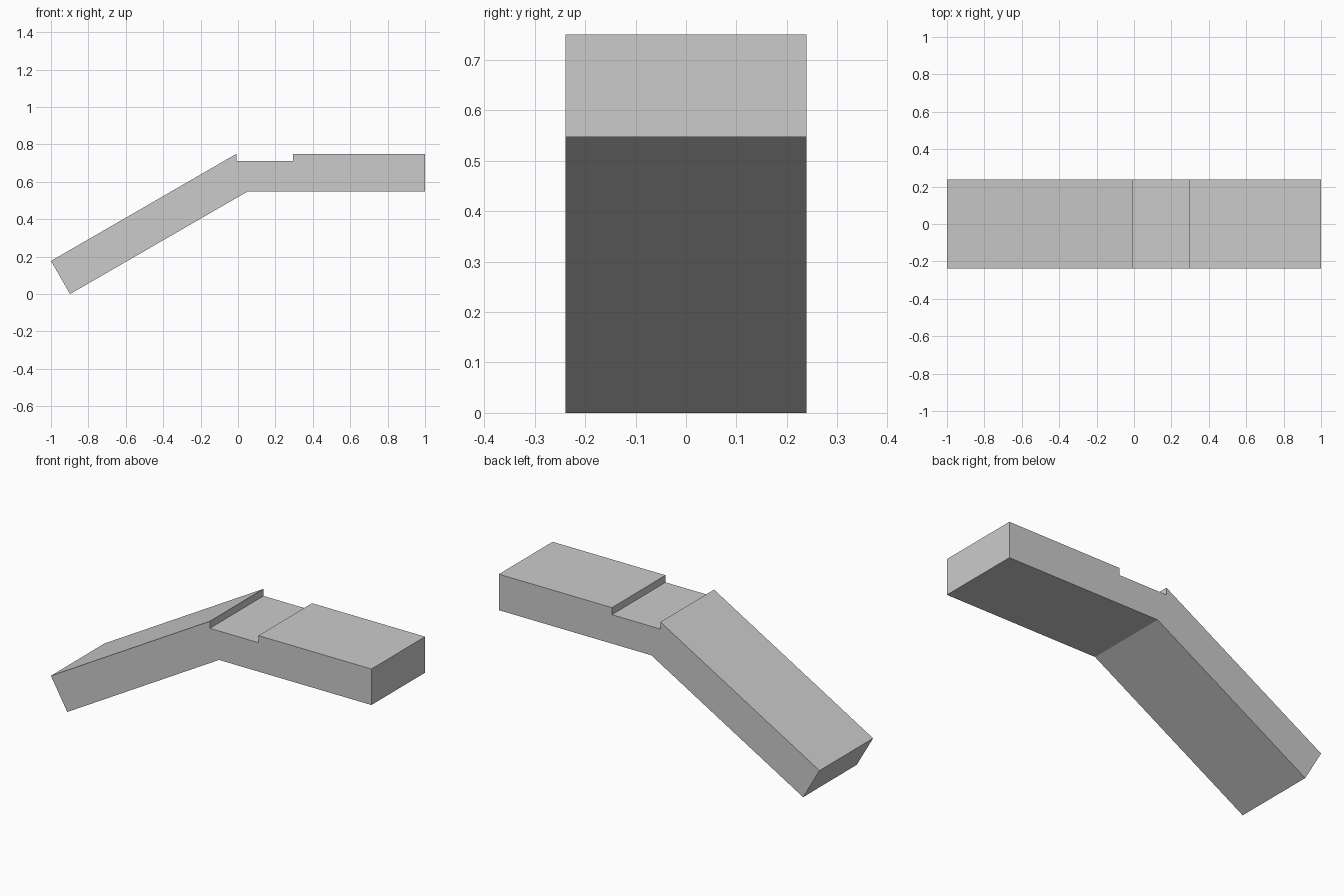
import bpy
import bmesh

cube = bpy.data.objects.get("Cube")
if cube:
    bpy.data.objects.remove(cube, do_unlink=True)

HALF_WIDTH = 0.239

# Side profile: sloping arm, shallow notch, level arm
PROFILE = [
    (-1.0, 0.177), (-0.898, 0.0), (0.049, 0.547), (1.0, 0.547),
    (1.0, 0.75), (0.295, 0.75), (0.295, 0.71), (-0.008, 0.71), (-0.008, 0.75),
]

# Plain grey material
grey = bpy.data.materials.new("plain_grey")
grey.use_nodes = True
colour = (0.6, 0.6, 0.6, 1.0)
grey.diffuse_color = colour
grey.node_tree.nodes["Principled BSDF"].inputs["Base Color"].default_value = colour

# Extrude the profile across the full width
bm = bmesh.new()
side = bm.faces.new([bm.verts.new((x, -HALF_WIDTH, z)) for x, z in PROFILE])
result = bmesh.ops.extrude_face_region(bm, geom=[side], use_keep_orig=True)
moved = [g for g in result["geom"] if isinstance(g, bmesh.types.BMVert)]
bmesh.ops.translate(bm, verts=moved, vec=(0, 2 * HALF_WIDTH, 0))
bmesh.ops.recalc_face_normals(bm, faces=bm.faces[:])

mesh = bpy.data.meshes.new("bent_notched_beam")
bm.to_mesh(mesh)
bm.free()
mesh.materials.append(grey)
beam = bpy.data.objects.new("bent_notched_beam", mesh)
bpy.context.collection.objects.link(beam)
